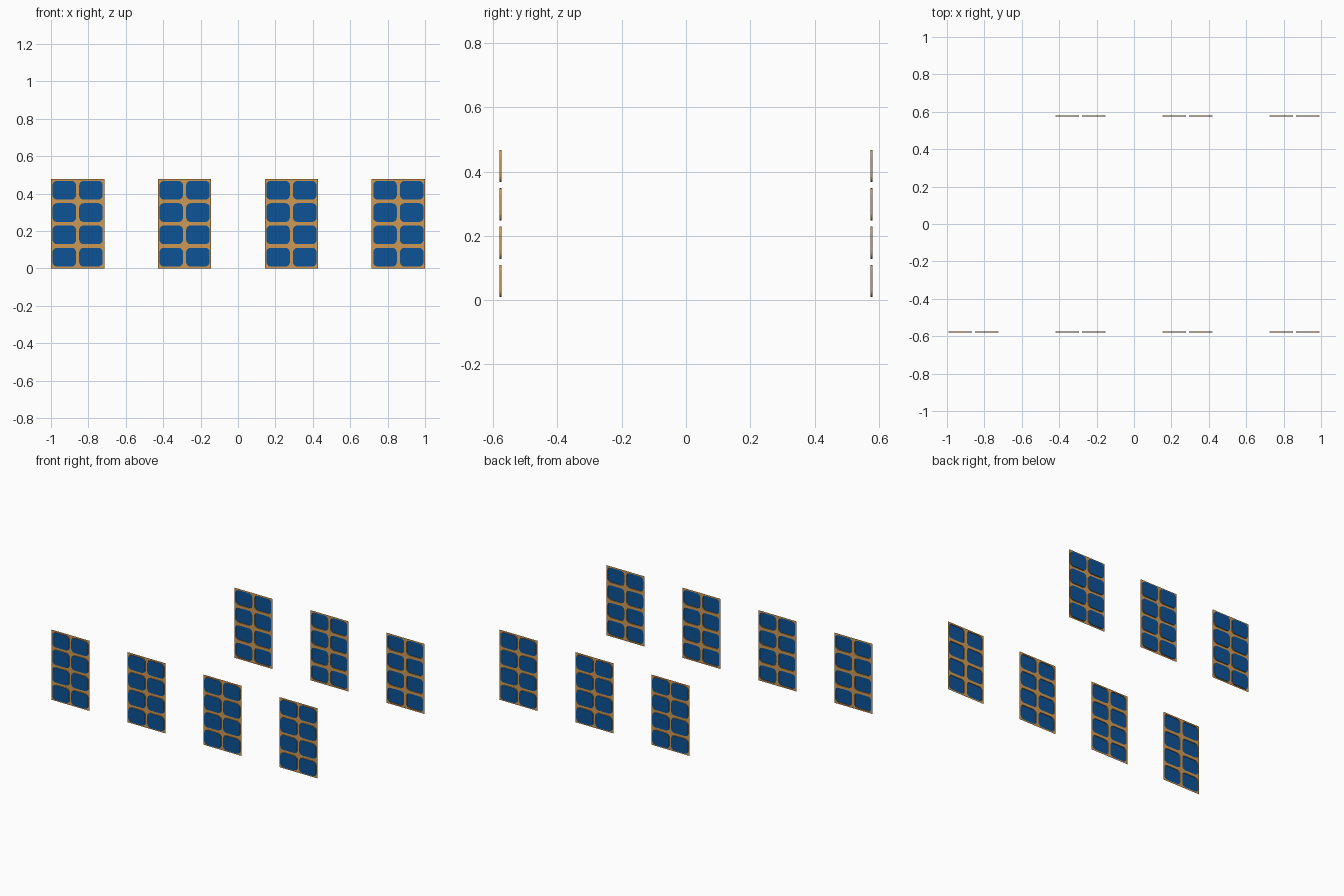
import bpy, bmesh, math
from mathutils import Matrix

if "Cube" in bpy.data.objects:
    bpy.data.objects.remove(bpy.data.objects["Cube"])


def material(name, color):
    m = bpy.data.materials.new(name)
    m.diffuse_color = (*color, 1)
    m.use_nodes = True
    m.node_tree.nodes["Principled BSDF"].inputs["Base Color"].default_value = m.diffuse_color
    return m


GOLD = material("tan gold frame", (0.62, 0.32, 0.09))
BLUE = material("deep blue pane", (0.004, 0.085, 0.31))

W, H = 0.285, 0.477            # panel size
COLS, ROWS = 2, 4
MX, MZ = 0.0085, 0.0095        # frame margin around each pane
RADIUS, STEPS = 0.024, 5       # pane corner rounding
Y_FRAME, Y_PANE = -0.574, -0.580


def add_cell(bm, x0, z0, w, h):
    """Flat frame cell with a rounded opening, rim walls and a raised pane."""
    corners = [(x0, z0, 1, 1, 180), (x0 + w, z0, -1, 1, 270),
               (x0 + w, z0 + h, -1, -1, 0), (x0, z0 + h, 1, -1, 90)]
    outer = [bm.verts.new((x, Y_FRAME, z)) for x, z, *_ in corners]
    rim, top = [], []
    for x, z, sx, sz, start in corners:
        cx, cz = x + sx * (MX + RADIUS), z + sz * (MZ + RADIUS)
        for i in range(STEPS + 1):
            a = math.radians(start + 90 * i / STEPS)
            px, pz = cx + RADIUS * math.cos(a), cz + RADIUS * math.sin(a)
            rim.append(bm.verts.new((px, Y_FRAME, pz)))
            top.append(bm.verts.new((px, Y_PANE, pz)))
    n = len(rim)
    for i in range(n):
        j = (i + 1) % n
        c = i // (STEPS + 1)
        d = j // (STEPS + 1)
        # frame face: corner fan or straight strip
        if c == d:
            bm.faces.new((outer[c], rim[j], rim[i]))
        else:
            bm.faces.new((outer[c], outer[d], rim[j], rim[i]))
        # rim wall
        bm.faces.new((rim[i], rim[j], top[j], top[i]))
    bm.faces.new(top).material_index = 1


def panel_mesh():
    bm = bmesh.new()
    w, h = W / COLS, H / ROWS
    for c in range(COLS):
        for r in range(ROWS):
            add_cell(bm, -W / 2 + c * w, r * h, w, h)
    bmesh.ops.remove_doubles(bm, verts=bm.verts, dist=1e-5)
    me = bpy.data.meshes.new("window_panel")
    bm.to_mesh(me)
    bm.free()
    me.materials.append(GOLD)
    me.materials.append(BLUE)
    return me


mesh = panel_mesh()


def place(name, x, angle):
    ob = bpy.data.objects.new(name, mesh)
    bpy.context.collection.objects.link(ob)
    ob.matrix_world = Matrix.Translation((x, 0, 0)) @ Matrix.Rotation(angle, 4, 'Z')


# four windows on the front, three turned round on the back
XS = [-0.8575, -0.2858, 0.2858, 0.8575]
for i, x in enumerate(XS):
    place(f"front_window_{i + 1}", x, 0)
for i, x in enumerate(XS[1:]):
    place(f"back_window_{i + 1}", x, math.pi)
